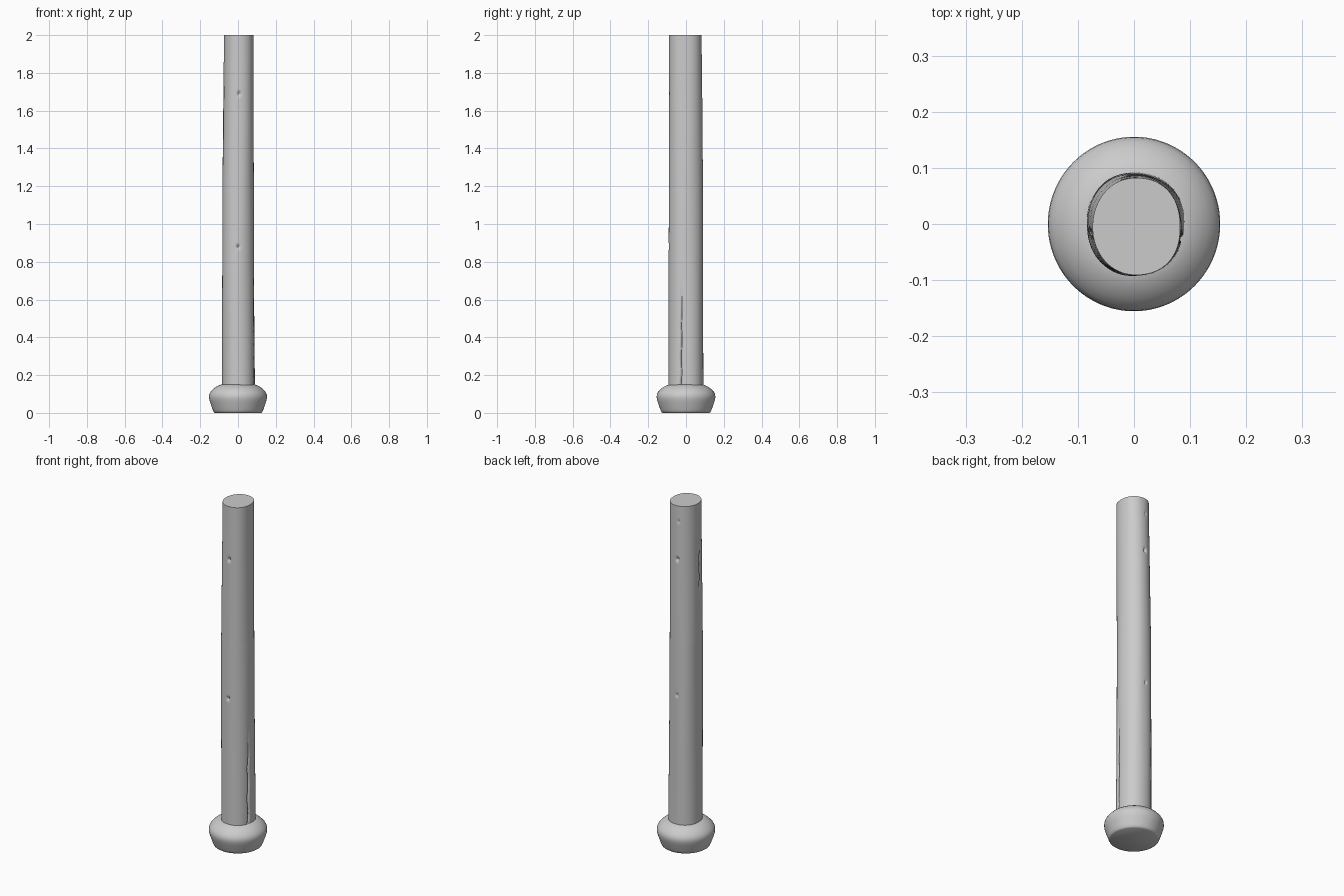
import bpy, bmesh, math

if "Cube" in bpy.data.objects:
    bpy.data.objects.remove(bpy.data.objects["Cube"])

SIDES = 128


def lerp_table(z, table):
    for (z0, *a), (z1, *b) in zip(table, table[1:]):
        if z <= z1:
            t = max(0, (z - z0) / (z1 - z0))
            return [p + (q - p) * t for p, q in zip(a, b)]
    return table[-1][1:]


def loft(name, heights, point, smooth_angle):
    """Skin stacked closed rings and cap both ends."""
    bm = bmesh.new()
    rings = [[bm.verts.new((*point(2 * math.pi * i / SIDES, z), z))
              for i in range(SIDES)] for z in heights]
    for lo, hi in zip(rings, rings[1:]):
        for i in range(SIDES):
            j = (i + 1) % SIDES
            bm.faces.new((lo[i], lo[j], hi[j], hi[i]))
    bm.faces.new(rings[0][::-1])
    bm.faces.new(rings[-1])
    mesh = bpy.data.meshes.new(name)
    bm.to_mesh(mesh)
    bm.free()
    obj = bpy.data.objects.new(name, mesh)
    bpy.context.collection.objects.link(obj)
    bpy.context.view_layer.objects.active = obj
    obj.select_set(True)
    bpy.ops.object.shade_smooth_by_angle(angle=math.radians(smooth_angle))
    obj.select_set(False)


# Post extents by height: z, left, right, front, back
EXTENTS = [(0.10, -0.084, 0.090, -0.092, 0.092),
           (0.60, -0.084, 0.085, -0.092, 0.091),
           (1.20, -0.083, 0.083, -0.091, 0.089),
           (1.60, -0.078, 0.083, -0.091, 0.086),
           (2.00, -0.073, 0.083, -0.091, 0.082)]
# Knots: angle, height, radius, depth
KNOTS = [(-88, 1.69, 0.012, 0.014), (-90, 0.88, 0.011, 0.014),
         (95, 1.69, 0.012, 0.014), (93, 0.90, 0.009, 0.010),
         (100, 1.91, 0.010, 0.006)]
# Cracks: angle at bottom and top, start and end height, depth
CRACKS = [(-19, -13, -0.2, 0.74, 0.012), (186, 192, 1.30, 1.86, 0.006)]


def angle_gap(a, b):
    return (a - b + math.pi) % (2 * math.pi) - math.pi


def post_point(a, z):
    left, right, front, back = lerp_table(z, EXTENTS)
    cx, cy = (left + right) / 2, (front + back) / 2
    rx, ry = (right - left) / 2, (back - front) / 2
    c, s = math.cos(a), math.sin(a)
    # slightly squared, gently wavering section
    r = (abs(c) ** 2.15 + abs(s) ** 2.15) ** (-1 / 2.15)
    r += 0.006 * math.sin(3 * a + 2.2 * z) + 0.004 * math.sin(5 * a - 4 * z)
    dent = 0
    for deg, kz, size, depth in KNOTS:
        d2 = (angle_gap(a, math.radians(deg)) * 0.087) ** 2 + ((z - kz) * 0.8) ** 2
        dent += depth * math.exp(-d2 / (size * 0.7) ** 2)
    for a0, a1, z0, z1, depth in CRACKS:
        t = (z - z0) / (z1 - z0)
        if 0 < t < 1:
            mid = math.radians(a0 + (a1 - a0) * t + 1.2 * math.sin(z * 37))
            w = angle_gap(a, mid) * 0.087 / 0.004
            dent += depth * math.sin(math.pi * t) * math.exp(-w * w)
    return cx + (rx * r - dent) * c, cy + (ry * r - dent) * s


# Wooden post
loft("wooden_post", [0.10 + 1.90 * i / 280 for i in range(281)], post_point, 60)

# Rounded foot: z, radius
FOOT = [(0.0, 0.123), (0.004, 0.129), (0.015, 0.134), (0.035, 0.141),
        (0.055, 0.148), (0.072, 0.153), (0.085, 0.1545), (0.098, 0.153),
        (0.112, 0.146), (0.126, 0.133), (0.137, 0.119), (0.145, 0.104),
        (0.149, 0.092), (0.151, 0.078)]


def foot_point(a, z):
    r = lerp_table(z, FOOT)[0] * (1 + 0.006 * math.sin(2 * a - 1.5))
    return r * math.cos(a), r * math.sin(a)


loft("rounded_foot", [z for z, _ in FOOT], foot_point, 50)
